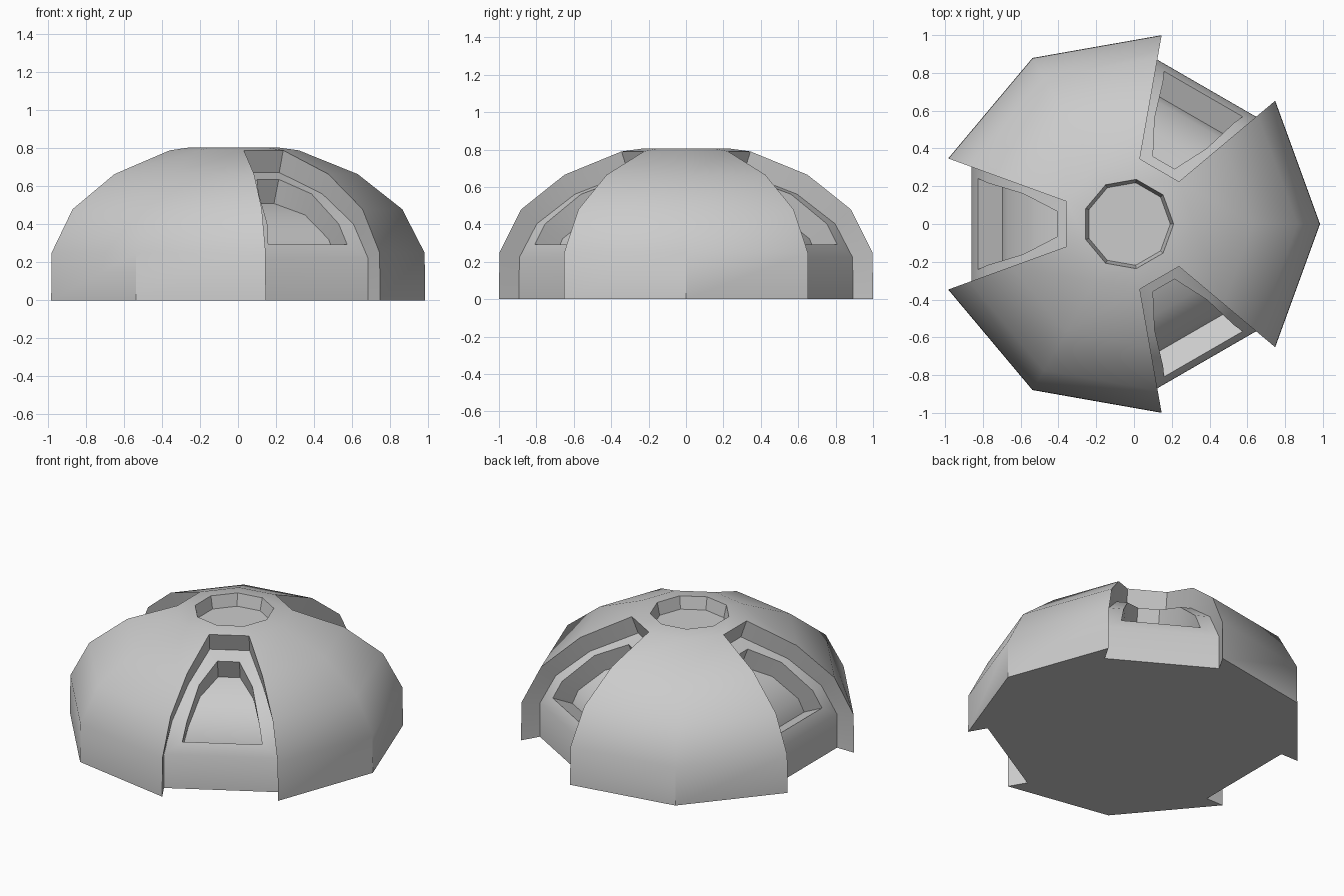
import bpy, bmesh, math

if "Cube" in bpy.data.objects:
    bpy.data.objects.remove(bpy.data.objects["Cube"])

CX = -0.03
SIDES = 9
H = math.tan(math.radians(20))      # half width of a facet per unit of apothem
COS = math.cos(math.radians(20))

# dome outline: corner radius, height (last two rows form the roof well)
dome = [(1.015, 0), (1.013, 0.25), (0.895, 0.48), (0.66, 0.665),
        (0.35, 0.79), (0.24, 0.805), (0.222, 0.725)]
# recessed panel: distance from axis, height
panel = [(0.83, 0), (0.829, 0.223), (0.744, 0.403), (0.556, 0.561), (0.287, 0.673)]
# window rim and window floor: distance, half width, height
rim = [(0.795, 0.24, 0.293), (0.744, 0.217, 0.403), (0.556, 0.16, 0.561), (0.375, 0.066, 0.637)]
floor = [(0.665, 0.24, 0.232), (0.638, 0.217, 0.322), (0.488, 0.16, 0.45), (0.325, 0.066, 0.51)]

bm = bmesh.new()


def face(*pts):
    bm.faces.new([bm.verts.new(p) for p in pts])


def at(angle, dist, side, z):
    c, s = math.cos(angle), math.sin(angle)
    return (CX + dist * c - side * s, dist * s + side * c, z)


def pair(angle, dist, half, z):
    return at(angle, dist, -half, z), at(angle, dist, half, z)


def strip(a, b):
    face(a[0], a[1], b[1], b[0])


bottom = []
for k in range(SIDES):
    ang = math.radians(20 + 40 * k)
    outer = [pair(ang, r * COS, r * COS * H, z) for r, z in dome]
    recessed = k % 3 == 1
    # plain dome facets and roof well
    for i in range(4 if recessed else 0, len(dome) - 1):
        strip(outer[i], outer[i + 1])
    bottom.append(outer[0][0])
    if not recessed:
        continue
    # recess walls
    inner = [pair(ang, d, r * COS * H, z) for (d, z), (r, _) in zip(panel, dome)]
    bottom += list(inner[0]) + []
    for i in range(4):
        for s in (0, 1):
            face(outer[i][s], outer[i + 1][s], inner[i + 1][s], inner[i][s])
    strip(outer[4], inner[4])
    # panel surface framing the window
    win = [pair(ang, *p) for p in rim]
    deep = [pair(ang, *p) for p in floor]
    strip(inner[0], inner[1])
    strip(inner[1], win[0])
    strip(inner[4], win[3])
    # window sides and floor
    for i in range(3):
        for s in (0, 1):
            face(inner[i + 1][s], inner[i + 2][s], win[i + 1][s], win[i][s])
            face(win[i][s], win[i + 1][s], deep[i + 1][s], deep[i][s])
        strip(deep[i], deep[i + 1])
    strip(win[0], deep[0])
    strip(win[3], deep[3])

# underside and well floor
face(*bottom)
r, z = dome[-1]
face(*[at(math.radians(40 * k), r, 0, z) for k in range(SIDES)])

bmesh.ops.remove_doubles(bm, verts=bm.verts, dist=0.0005)
bmesh.ops.recalc_face_normals(bm, faces=bm.faces)
mesh = bpy.data.meshes.new("dome_shell")
bm.to_mesh(mesh)
bm.free()
obj = bpy.data.objects.new("dome_shell", mesh)
bpy.context.collection.objects.link(obj)
bpy.context.view_layer.objects.active = obj
obj.select_set(True)
bpy.ops.object.shade_smooth_by_angle(angle=math.radians(38))
